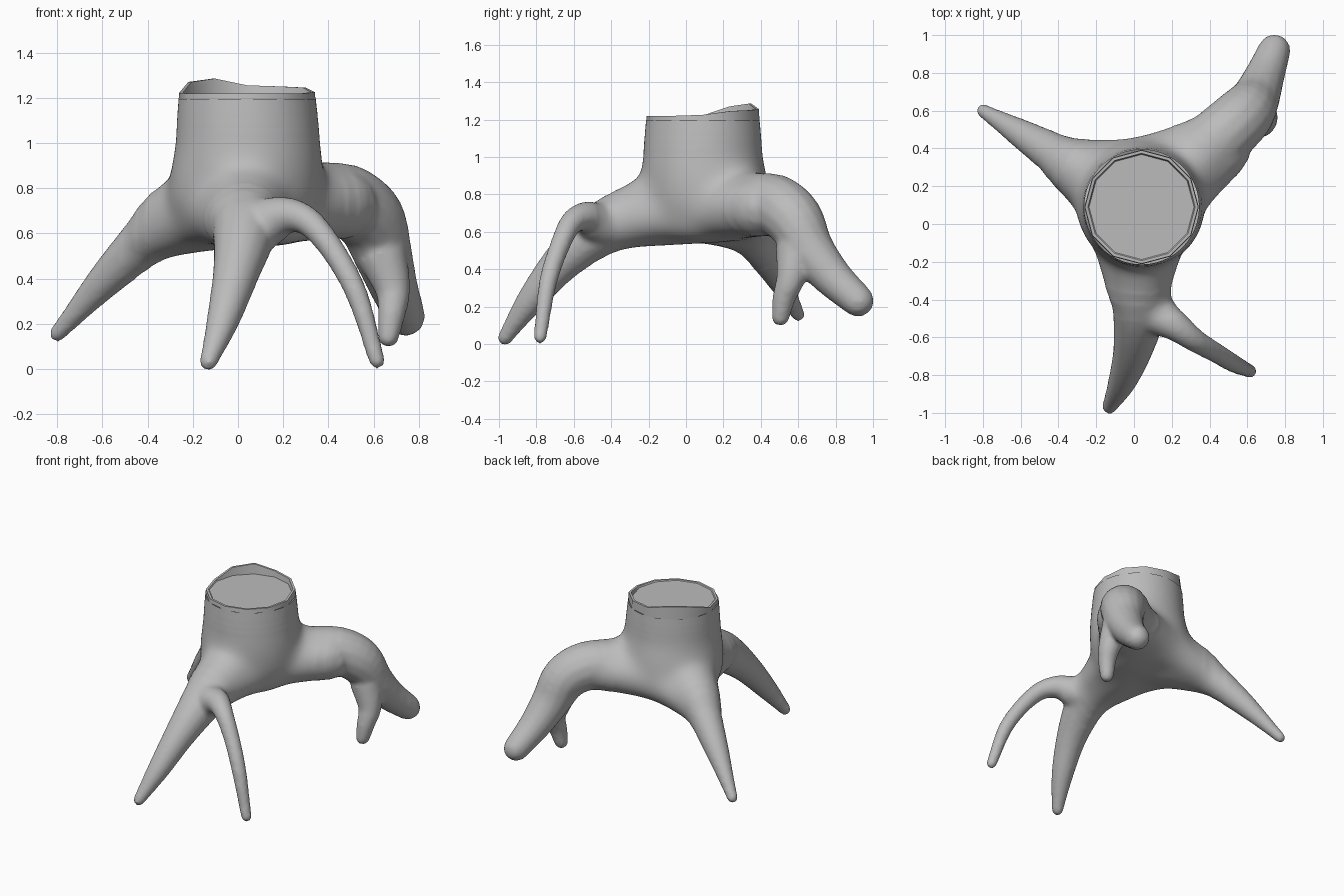
import bpy, bmesh, math
from mathutils import Vector

if "Cube" in bpy.data.objects:
    bpy.data.objects.remove(bpy.data.objects["Cube"])


def loft(bm, rings):
    """Skin a list of point rings into a closed tube."""
    vs = [[bm.verts.new(p) for p in r] for r in rings]
    n = len(vs[0])
    for a, b in zip(vs, vs[1:]):
        for i in range(n):
            bm.faces.new((a[i], a[(i + 1) % n], b[(i + 1) % n], b[i]))
    bm.faces.new(vs[0][::-1])
    bm.faces.new(vs[-1])


def circle(cx, cy, z, r, n=12):
    return [Vector((cx + r * math.cos(math.tau * i / n),
                    cy + r * math.sin(math.tau * i / n), z)) for i in range(n)]


def spline(pts, steps=4):
    """Catmull-Rom through (x, y, z, radius) points."""
    p = [Vector(q) for q in pts]
    p = [p[0] * 2 - p[1]] + p + [p[-1] * 2 - p[-2]]
    out = []
    for i in range(1, len(p) - 2):
        a, b, c, d = p[i - 1:i + 3]
        for k in range(steps):
            t = k / steps
            out.append(0.5 * (2 * b + (c - a) * t + (2 * a - 5 * b + 4 * c - d) * t * t
                              + (3 * b - a - 3 * c + d) * t ** 3))
    return out + [p[-2]]


def root(bm, pts, n=14):
    path = spline(pts)
    rings = []
    for i, q in enumerate(path):
        d = (path[min(i + 1, len(path) - 1)] - path[max(i - 1, 0)]).to_3d().normalized()
        side = d.cross(Vector((0, 0, 1))).normalized()
        up = side.cross(d)
        r = q[3] + 0.0003 / q[3]          # allow for later smoothing
        rings.append([q.to_3d() + r * (side * math.cos(math.tau * k / n)
                                       + up * math.sin(math.tau * k / n)) for k in range(n)])
    loft(bm, rings)
    # Rounded tip
    tip = path[-1]
    ball = bmesh.ops.create_icosphere(bm, subdivisions=2, radius=tip[3] + 0.0003 / tip[3])
    bmesh.ops.translate(bm, verts=ball["verts"], vec=tip.to_3d())


bark = bpy.data.materials.new("bark_grey")
bark.diffuse_color = (0.5, 0.5, 0.5, 1)
bark.use_nodes = True
bark.node_tree.nodes["Principled BSDF"].inputs["Base Color"].default_value = bark.diffuse_color

bm = bmesh.new()
# Trunk core, flared toward the roots
loft(bm, [circle(*c, n=40) for c in (
    (0.03, 0.10, 0.55, 0.23), (0.03, 0.10, 0.60, 0.29), (0.03, 0.11, 0.75, 0.345),
    (0.04, 0.10, 0.88, 0.34), (0.045, 0.09, 0.98, 0.325), (0.04, 0.09, 1.22, 0.302),
    (0.04, 0.09, 1.36, 0.30))])
# Left root
root(bm, [(0, 0.12, 0.75, 0.22), (-0.26, 0.27, 0.67, 0.175), (-0.42, 0.37, 0.555, 0.112),
          (-0.60, 0.48, 0.38, 0.073), (-0.80, 0.60, 0.155, 0.026)])
# Front root and its side branch
root(bm, [(0.04, 0, 0.76, 0.24), (0.03, -0.32, 0.67, 0.168), (0.025, -0.5, 0.58, 0.135),
          (-0.01, -0.68, 0.42, 0.10), (-0.065, -0.84, 0.22, 0.07), (-0.13, -0.968, 0.032, 0.032)])
root(bm, [(0.06, -0.40, 0.63, 0.13), (0.13, -0.48, 0.65, 0.11), (0.22, -0.54, 0.68, 0.078),
          (0.32, -0.615, 0.645, 0.058), (0.43, -0.68, 0.51, 0.048),
          (0.53, -0.74, 0.32, 0.042), (0.615, -0.78, 0.035, 0.025)])
# Back right root and its small toe
root(bm, [(0.1, 0.12, 0.75, 0.22), (0.32, 0.34, 0.745, 0.18), (0.48, 0.48, 0.74, 0.165),
          (0.585, 0.58, 0.66, 0.155), (0.64, 0.66, 0.51, 0.13),
          (0.69, 0.78, 0.36, 0.105), (0.743, 0.92, 0.23, 0.084)])
root(bm, [(0.64, 0.59, 0.50, 0.11), (0.685, 0.56, 0.35, 0.075),
          (0.68, 0.525, 0.25, 0.058), (0.665, 0.505, 0.143, 0.042)])
# Webs bridging neighbouring roots
root(bm, [(-0.36, 0.335, 0.60, 0.12), (0, 0.315, 0.70, 0.145), (0.40, 0.43, 0.73, 0.15)])
root(bm, [(-0.40, 0.34, 0.58, 0.11), (-0.14, 0.07, 0.69, 0.145), (0.0, -0.35, 0.66, 0.145)])
root(bm, [(0.05, -0.38, 0.66, 0.13), (0.19, 0.05, 0.71, 0.145), (0.46, 0.40, 0.73, 0.16)])
bmesh.ops.recalc_face_normals(bm, faces=bm.faces)
mesh = bpy.data.meshes.new("stump_body")
bm.to_mesh(mesh)
bm.free()
body = bpy.data.objects.new("stump_body", mesh)
bpy.context.collection.objects.link(body)

# Fuse trunk and roots into one smooth skin
rm = body.modifiers.new("fuse", 'REMESH')
rm.mode = 'VOXEL'
rm.voxel_size = 0.015
sm = body.modifiers.new("soften", 'SMOOTH')
sm.factor = 0.5
sm.iterations = 9
dg = bpy.context.evaluated_depsgraph_get()
fused = bpy.data.meshes.new_from_object(body.evaluated_get(dg))
body.modifiers.clear()
body.data = fused

bm = bmesh.new()
bm.from_mesh(fused)
# Blend the root shoulders more strongly, fading outward
for reach, top, count in ((0.60, 1.12, 10), (0.52, 1.08, 20), (0.46, 1.04, 25)):
    near = [v for v in bm.verts if v.co.z < top and math.hypot(v.co.x - 0.04, v.co.y - 0.09) < reach]
    for _ in range(count):
        bmesh.ops.smooth_vert(bm, verts=near, factor=0.5,
                              use_axis_x=True, use_axis_y=True, use_axis_z=True)
# Cut the trunk off below the rim
bmesh.ops.bisect_plane(bm, geom=bm.verts[:] + bm.edges[:] + bm.faces[:],
                       plane_co=(0, 0, 1.195), plane_no=(0, 0, 1), clear_outer=True)
for f in bm.faces:
    f.smooth = True
bm.to_mesh(fused)
bm.free()
fused.materials.clear()
fused.materials.append(bark)

# Uneven twelve-sided rim around the flat cut top
heights = [1.225, 1.245, 1.25, 1.255, 1.285, 1.27, 1.222, 1.218, 1.218, 1.218, 1.218, 1.22]
outer_low = circle(0.04, 0.09, 1.19, 0.303)
outer_top = [Vector((p.x, p.y, h)) for p, h in zip(circle(0.04, 0.09, 0, 0.300), heights)]
inner_top = [Vector((p.x, p.y, h)) for p, h in zip(circle(0.04, 0.09, 0, 0.284), heights)]
floor = circle(0.04, 0.09, 1.213, 0.278)
bm = bmesh.new()
loft(bm, [outer_low, outer_top, inner_top, floor])
bmesh.ops.recalc_face_normals(bm, faces=bm.faces)
mesh = bpy.data.meshes.new("cut_top_rim")
bm.to_mesh(mesh)
bm.free()
mesh.materials.append(bark)
rim = bpy.data.objects.new("cut_top_rim", mesh)
bpy.context.collection.objects.link(rim)
bpy.context.view_layer.objects.active = rim
rim.select_set(True)
bpy.ops.object.shade_smooth_by_angle(angle=math.radians(35))
